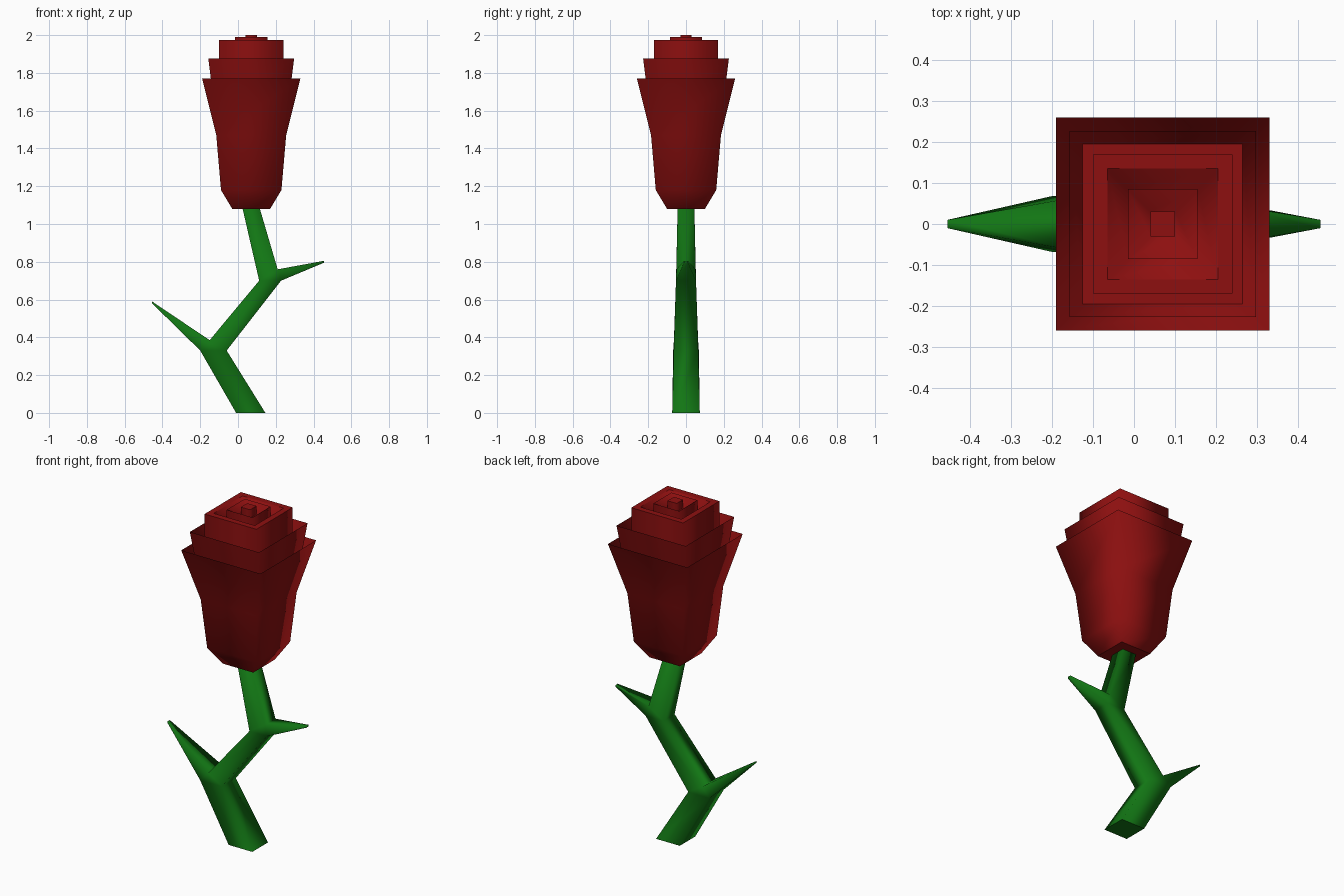
import bpy, bmesh

cube = bpy.data.objects.get("Cube")
if cube:
    bpy.data.objects.remove(cube, do_unlink=True)


def material(name, color):
    mat = bpy.data.materials.new(name)
    mat.use_nodes = True
    mat.diffuse_color = color
    bsdf = mat.node_tree.nodes["Principled BSDF"]
    bsdf.inputs["Base Color"].default_value = color
    bsdf.inputs["Roughness"].default_value = 0.8
    return mat


def finish(bm, name, mat):
    bmesh.ops.recalc_face_normals(bm, faces=bm.faces)
    for face in bm.faces:
        face.smooth = True
    mesh = bpy.data.meshes.new(name)
    bm.to_mesh(mesh)
    bm.free()
    mesh.materials.append(mat)
    obj = bpy.data.objects.new(name, mesh)
    bpy.context.collection.objects.link(obj)
    return obj


def square_layer(name, profile, mat, center_x=0.07):
    """Sweep (half width, height, sharp) points around a square, capping both ends."""
    bm = bmesh.new()
    corners = [(-1, -1), (1, -1), (1, 1), (-1, 1)]
    rings = [[bm.verts.new((center_x + sx * h, sy * h, z)) for sx, sy in corners]
             for h, z, _ in profile]
    for low, high in zip(rings, rings[1:]):
        for i in range(4):
            j = (i + 1) % 4
            bm.faces.new((low[i], low[j], high[j], high[i]))
    bm.faces.new(rings[0])
    bm.faces.new(rings[-1])
    for ring, (_, _, sharp) in zip(rings, profile):
        if sharp:
            for i in range(4):
                bm.edges.get((ring[i], ring[(i + 1) % 4])).smooth = False
    return finish(bm, name, mat)


red = material("petal red", (0.27, 0.005, 0.005, 1))
green = material("stem green", (0.006, 0.18, 0.007, 1))

# Nested square petals, each open at the top
square_layer("outer_petals", [
    (0.10, 1.08, True), (0.16, 1.18, False), (0.185, 1.47, False),
    (0.26, 1.77, True), (0.20, 1.60, True)], red)
square_layer("middle_petals", [
    (0.19, 1.58, True), (0.227, 1.875, True), (0.195, 1.78, True)], red)
square_layer("inner_petals", [
    (0.17, 1.70, True), (0.17, 1.975, True), (0.135, 1.975, True),
    (0.085, 1.92, True)], red)
square_layer("bud", [
    (0.085, 1.90, True), (0.085, 1.99, True), (0.03, 1.95, True),
    (0.03, 2.0, True)], red)

# Bent stem with two thorns: x, z and half depth of each outline point
points = {
    "base_l": (-0.01, 0, 0.073), "base_r": (0.145, 0, 0.073),
    "low_r": (-0.06, 0.33, 0.065), "high_r": (0.228, 0.70, 0.053),
    "thorn2_low": (0.455, 0.795, 0.01), "thorn2_top": (0.455, 0.805, 0.01),
    "fork2": (0.21, 0.76, 0.051), "top_r": (0.11, 1.10, 0.044),
    "top_l": (0.02, 1.10, 0.044), "high_l": (0.112, 0.70, 0.053),
    "fork1": (-0.15, 0.385, 0.064), "thorn1_top": (-0.455, 0.59, 0.01),
    "thorn1_low": (-0.455, 0.58, 0.01), "low_l": (-0.20, 0.33, 0.068),
}
cells = [
    ("base_l", "base_r", "low_r", "low_l"), ("low_l", "low_r", "fork1"),
    ("low_l", "fork1", "thorn1_top", "thorn1_low"),
    ("low_r", "high_r", "high_l", "fork1"), ("high_l", "high_r", "fork2"),
    ("high_r", "thorn2_low", "thorn2_top", "fork2"),
    ("high_l", "fork2", "top_r", "top_l"),
]
bm = bmesh.new()
front = {k: bm.verts.new((x, -d, z)) for k, (x, z, d) in points.items()}
back = {k: bm.verts.new((x, d, z)) for k, (x, z, d) in points.items()}
for cell in cells:
    bm.faces.new([front[k] for k in cell])
    bm.faces.new([back[k] for k in reversed(cell)])
outline = list(points)
for a, b in zip(outline, outline[1:] + outline[:1]):
    bm.faces.new((front[a], back[a], back[b], front[b]))
for side in (front, back):
    bm.edges.get((side["base_l"], side["base_r"])).smooth = False
for end in ("base_l", "base_r"):
    bm.edges.get((front[end], back[end])).smooth = False
finish(bm, "stem_with_thorns", green)
